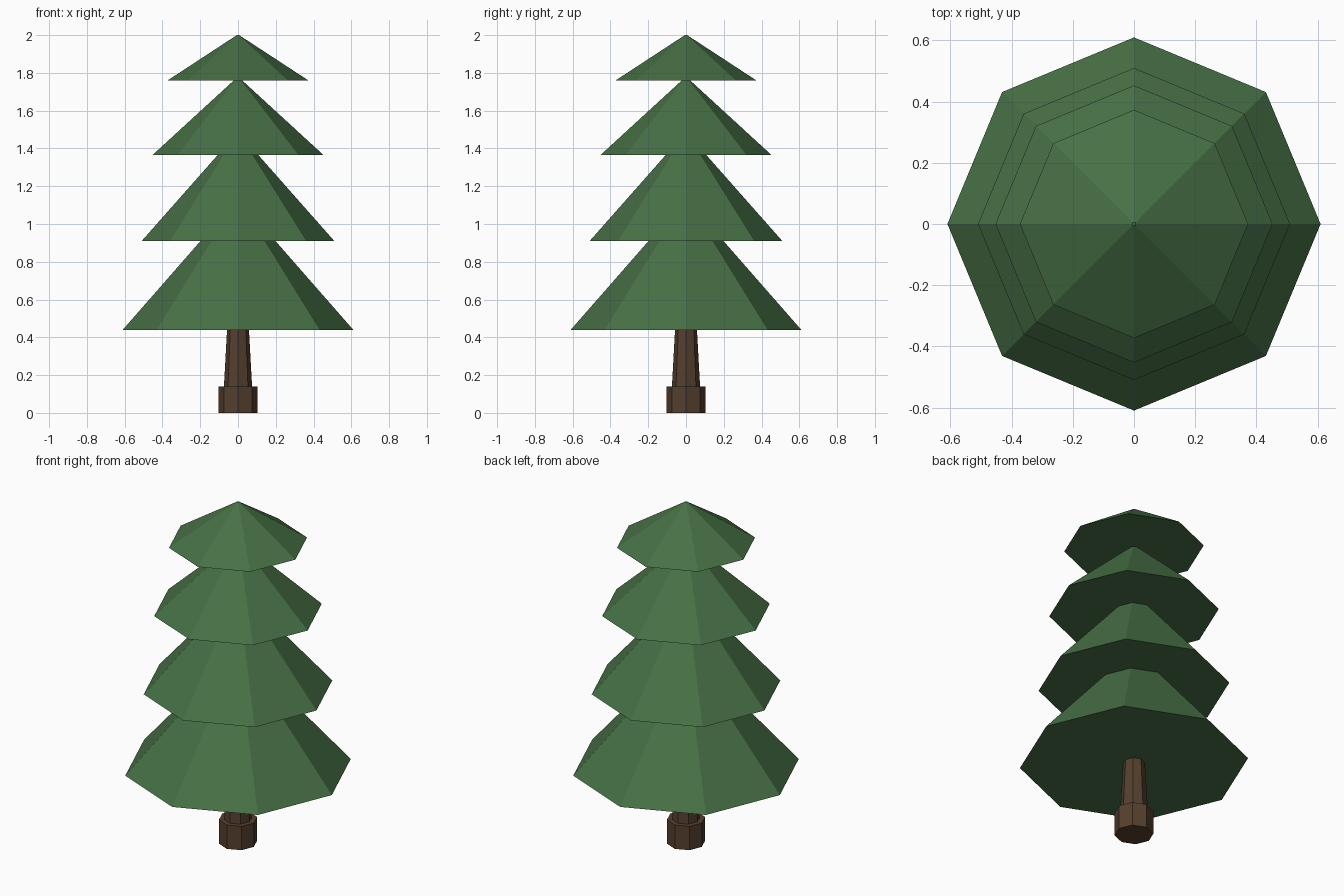
import bpy

if "Cube" in bpy.data.objects:
    bpy.data.objects.remove(bpy.data.objects["Cube"])


def material(name, color):
    mat = bpy.data.materials.new(name)
    mat.diffuse_color = (*color, 1)
    mat.use_nodes = True
    mat.node_tree.nodes["Principled BSDF"].inputs["Base Color"].default_value = mat.diffuse_color
    return mat


green = material("pine green", (0.063, 0.162, 0.060))
brown = material("bark brown", (0.090, 0.050, 0.027))


def octagon_cone(name, z0, z1, r0, r1, mat):
    """Flat-shaded eight-sided cone with corners on the x and y axes."""
    bpy.ops.mesh.primitive_cone_add(vertices=8, radius1=r0, radius2=r1,
                                    depth=z1 - z0, location=(0, 0, (z0 + z1) / 2))
    obj = bpy.context.object
    obj.name = name
    obj.data.materials.append(mat)


# Trunk and its wider foot
octagon_cone("trunk_foot", 0, 0.14, 0.103, 0.103, brown)
octagon_cone("trunk", 0.13, 0.46, 0.075, 0.057, brown)

# Foliage tiers, bottom to top: base height, tip height, base radius
tiers = [(0.44, 1.13, 0.61), (0.91, 1.48, 0.51),
         (1.365, 1.775, 0.453), (1.76, 2.0, 0.373)]
for i, (z0, z1, r) in enumerate(tiers, 1):
    octagon_cone(f"foliage_tier_{i}", z0, z1, r, 0.006, green)
